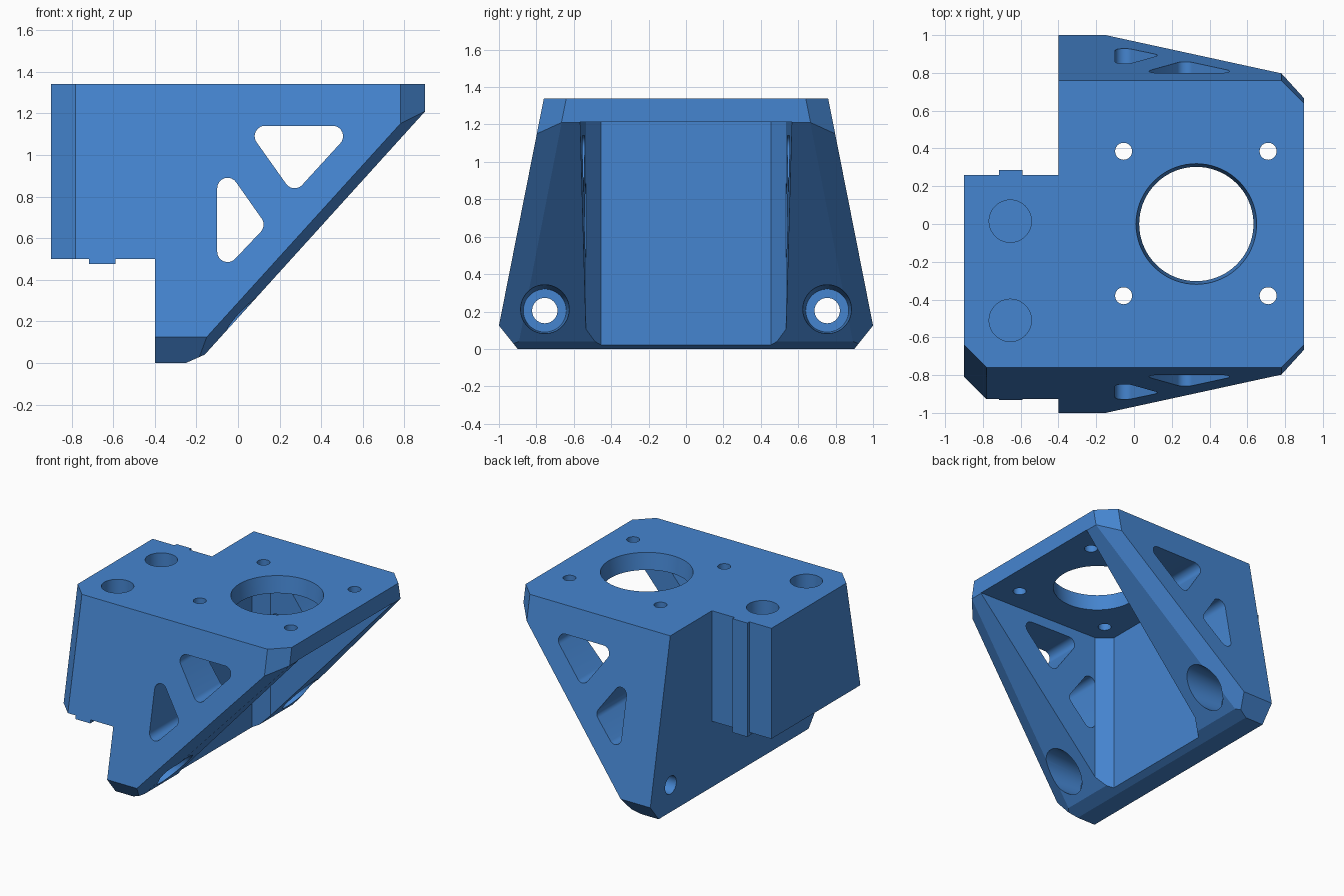
import bpy, bmesh, math
from mathutils import Vector, Matrix

if "Cube" in bpy.data.objects:
    bpy.data.objects.remove(bpy.data.objects["Cube"])

blue = bpy.data.materials.new("bracket_blue")
blue.diffuse_color = (0.06, 0.235, 0.63, 1)
blue.use_nodes = True
blue.node_tree.nodes["Principled BSDF"].inputs["Base Color"].default_value = blue.diffuse_color


def to_object(name, bm):
    bmesh.ops.recalc_face_normals(bm, faces=bm.faces)
    me = bpy.data.meshes.new(name)
    bm.to_mesh(me)
    bm.free()
    ob = bpy.data.objects.new(name, me)
    me.materials.append(blue)
    bpy.context.collection.objects.link(ob)
    return ob


def prism(name, pts, axis, lo, hi):
    """Extrude a 2D outline along y (outline in x, z) or z (outline in x, y)."""
    bm = bmesh.new()
    put = (lambda p, t: (p[0], t, p[1])) if axis == 'Y' else (lambda p, t: (p[0], p[1], t))
    f = bm.faces.new([bm.verts.new(put(p, lo)) for p in pts])
    r = bmesh.ops.extrude_face_region(bm, geom=[f])
    move = Vector((0, hi - lo, 0)) if axis == 'Y' else Vector((0, 0, hi - lo))
    bmesh.ops.translate(bm, vec=move, verts=[v for v in r['geom'] if isinstance(v, bmesh.types.BMVert)])
    return to_object(name, bm)


def box(name, x0, x1, y0, y1, z0, z1):
    return prism(name, [(x0, y0), (x1, y0), (x1, y1), (x0, y1)], 'Z', z0, z1)


def cone(name, start, end, r0, r1, seg=48):
    """Round cutter between two points."""
    a, b = Vector(start), Vector(end)
    bm = bmesh.new()
    rot = (b - a).to_track_quat('Z', 'Y').to_matrix().to_4x4()
    bmesh.ops.create_cone(bm, cap_ends=True, segments=seg, radius1=r0, radius2=r1,
                          depth=(b - a).length, matrix=Matrix.Translation((a + b) / 2) @ rot)
    return to_object(name, bm)


def combine(target, other, op):
    m = target.modifiers.new("cut", 'BOOLEAN')
    m.operation, m.object, m.solver = op, other, 'EXACT'
    bpy.context.view_layer.objects.active = target
    bpy.ops.object.modifier_apply(modifier=m.name)
    bpy.data.objects.remove(other)


def rounded(centres, r, n=10):
    """Rounded outline around corner centres listed counter-clockwise."""
    pts, k = [], len(centres)
    for i in range(k):
        p, c, q = (Vector(centres[(i + d) % k]) for d in (-1, 0, 1))
        a0 = math.atan2(c.y - p.y, c.x - p.x) - math.pi / 2
        a1 = math.atan2(q.y - c.y, q.x - c.x) - math.pi / 2
        sweep = (a1 - a0) % (2 * math.pi)
        for j in range(n + 1):
            a = a0 + sweep * j / n
            pts.append((c.x + r * math.cos(a), c.y + r * math.sin(a)))
    return pts


# Body: wedge profile, plus the side block and its locating rib
body = prism("motor_bracket", [(-0.4, 0), (-0.25, 0), (-0.16, 0.04), (0.9, 1.21),
                               (0.9, 1.34), (-0.4, 1.34)], 'Y', -1.2, 1.2)
combine(body, box("side_block", -0.9, -0.4, -1.2, 0.26, 0.5, 1.34), 'UNION')
combine(body, box("locating_rib", -0.715, -0.59, -1.2, 0.285, 0.475, 1.34), 'UNION')

# Tapered sides and chamfered edges
planes = [((-0.78, -0.76, 1.34), (-1, -1, -0.0 + -0.2 * -1))]
for s in (1, -1):
    planes += [((0, s * 0.76, 1.34), (0, s * 1.215, 0.24)),
               ((0, s * 0.9, 0), (0, s * 0.125, -0.1)),
               ((0.9, s * 0.665, 1.21), (0.1175, s * 0.0636, -0.0941)),
               ((0.78, s * 0.76, 1.34), (1, s, 0.2))]
bm = bmesh.new()
bm.from_mesh(body.data)
bmesh.ops.remove_doubles(bm, verts=bm.verts, dist=1e-5)
for co, no in planes:
    bmesh.ops.bisect_plane(bm, geom=bm.verts[:] + bm.edges[:] + bm.faces[:], dist=1e-6,
                           plane_co=co, plane_no=Vector(no).normalized(), clear_outer=True)
    bmesh.ops.holes_fill(bm, edges=[e for e in bm.edges if e.is_boundary], sides=0)
bmesh.ops.recalc_face_normals(bm, faces=bm.faces)
bm.to_mesh(body.data)
bm.free()

# Open cavity between the side walls, under the top plate
cutters = [prism("cavity", [(-0.2, -0.455), (-0.1, -0.535), (1.2, -0.575),
                            (1.2, 0.575), (-0.1, 0.535), (-0.2, 0.455)], 'Z', -0.2, 1.214)]

# Triangular windows through both walls
for tri in ([(0.13, 1.09), (0.27, 0.89), (0.455, 1.09)],
            [(-0.05, 0.84), (-0.05, 0.535), (0.073, 0.665)]):
    if tri[0][0] > 0:
        tri = [(0.13, 1.09), (0.272, 0.89), (0.455, 1.09)]
    cutters.append(prism("window", rounded(tri, 0.05), 'Y', -1.3, 1.3))

# Motor opening and its four screw holes
cutters.append(cone("motor_hole", (0.33, 0, 1.15), (0.33, 0, 1.36), 0.294, 0.322, 72))
for x in (-0.055, 0.71):
    for y in (-0.38, 0.385):
        cutters.append(cone("screw_hole", (x, y, 1.1), (x, y, 1.5), 0.045, 0.045, 32))

# Blind pockets in the side block
for y in (0.015, -0.51):
    cutters.append(cone("pocket", (-0.655, y, 0.9), (-0.655, y, 1.5), 0.112, 0.112))

# Counterbored mounting holes in the back wall
for s in (1, -1):
    y, z = s * 0.755, 0.205
    cutters.append(cone("mount_hole", (-0.6, y, z), (0.3, y, z), 0.068, 0.068, 32))
    cutters.append(cone("counterbore", (-0.25, y, z), (0.3, y, z), 0.115, 0.15))

for c in cutters:
    combine(body, c, 'DIFFERENCE')

bpy.ops.object.select_all(action='DESELECT')
body.select_set(True)
bpy.context.view_layer.objects.active = body
bpy.ops.object.shade_smooth_by_angle(angle=math.radians(20))
